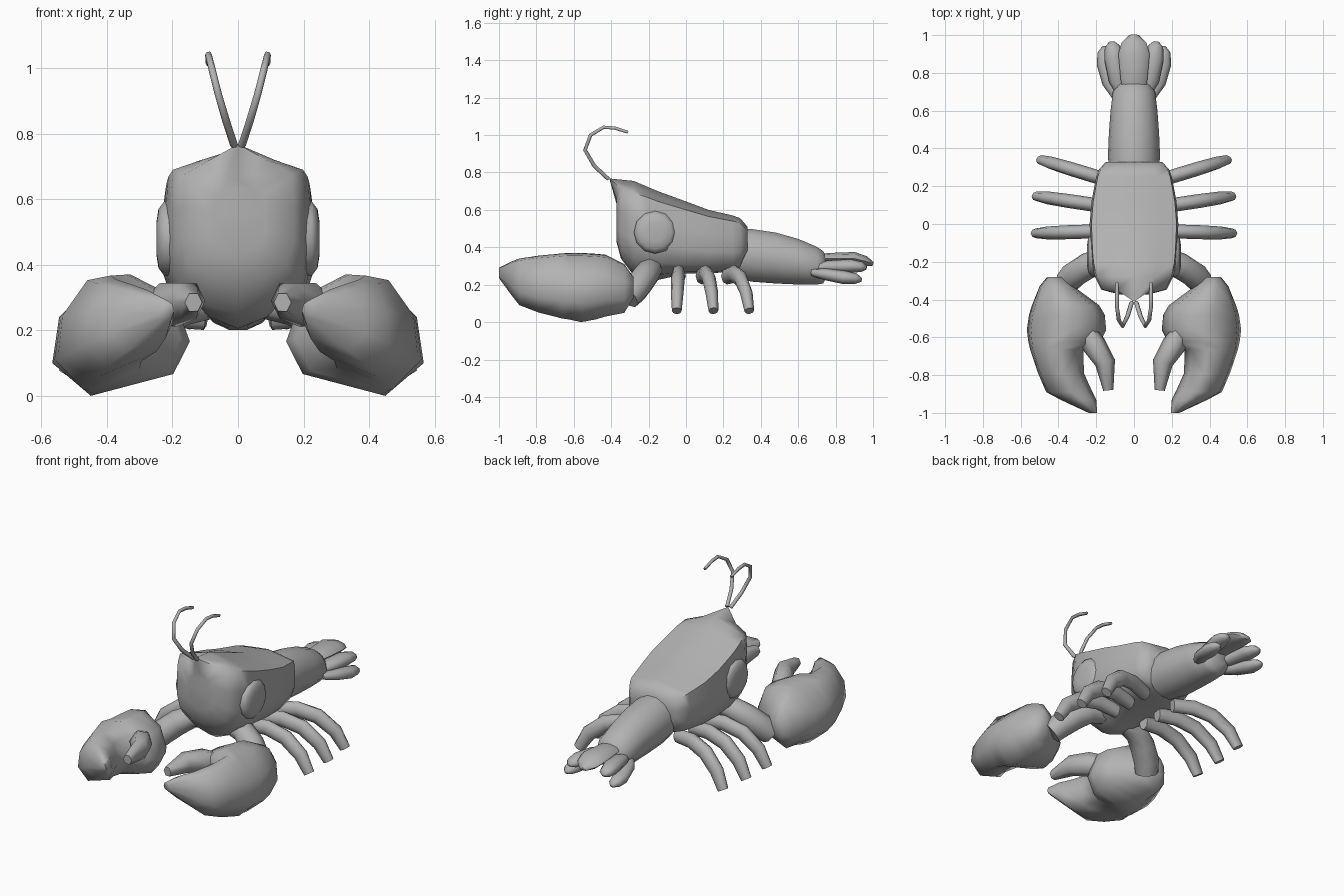
import bpy, bmesh, math
from mathutils import Vector

shell = bpy.data.materials.new("shell grey")
shell.diffuse_color = (0.45, 0.45, 0.45, 1)


def loft(name, rings, side=1, angle=66):
    """Skin a list of equal point rings, cap both ends; side=-1 mirrors in x."""
    bm = bmesh.new()
    rows = [[bm.verts.new((p[0] * side, p[1], p[2])) for p in r] for r in rings]
    n = len(rows[0])
    for a, b in zip(rows, rows[1:]):
        for i in range(n):
            j = (i + 1) % n
            bm.faces.new((a[i], a[j], b[j], b[i]))
    bm.faces.new(rows[0])
    bm.faces.new(rows[-1])
    bmesh.ops.recalc_face_normals(bm, faces=bm.faces)
    me = bpy.data.meshes.new(name)
    bm.to_mesh(me)
    bm.free()
    me.materials.append(shell)
    me.shade_smooth()
    me.set_sharp_from_angle(angle=math.radians(angle))
    ob = bpy.data.objects.new(name, me)
    bpy.context.collection.objects.link(ob)
    return ob


def tube(name, path, radii, side=1, sides=8, flat=1.0, ref=(1, 0, 0)):
    """Sweep a polygon along a path; ref is its width axis, flat scales its height."""
    pts = [Vector(p) for p in path]
    ref = Vector(ref)
    rings = []
    for i, p in enumerate(pts):
        t = (pts[min(i + 1, len(pts) - 1)] - pts[max(i - 1, 0)]).normalized()
        u = (ref - t * ref.dot(t)).normalized()
        v = t.cross(u)
        rings.append([p + radii[i] * (u * math.cos(a) + v * math.sin(a) * flat)
                      for a in (math.tau * k / sides for k in range(sides))])
    return loft(name, rings, side)


# Body: y, half width, top, shoulder, side bottom and keel height
BODY = [(-0.372, .08, .66, .61, .45, .43), (-0.348, .172, .765, .675, .37, .34),
        (-0.28, .207, .755, .69, .30, .25), (-0.21, .222, .725, .668, .285, .205),
        (-0.15, .228, .70, .645, .28, .225), (0, .235, .645, .60, .275, .26),
        (.12, .225, .60, .565, .275, .26), (.25, .20, .57, .54, .285, .27),
        (.29, .185, .555, .53, .29, .28), (.328, .15, .51, .49, .37, .36)]
rings = []
for y, w, top, sh, bot, keel in BODY:
    h = sh - bot
    half = [(.55 * w, sh + .45 * (top - sh)), (.96 * w, sh), (w, bot + .68 * h),
            (w, bot + .36 * h), (.88 * w, bot + .10 * h), (.45 * w, (bot + keel) / 2)]
    ring = [(0, y, top)] + [(x, y, z) for x, z in half] + [(0, y, keel)]
    rings.append(ring + [(-x, y, z) for x, z in reversed(half)])
rings[1][0] = (0, -0.41, .768)  # pointed beak
loft("body", rings)

# Tail: y, half width, bottom, top
TAIL = [(.28, .132, .225, .505), (.36, .138, .212, .50), (.48, .133, .203, .482),
        (.60, .124, .198, .448), (.70, .112, .198, .405), (.735, .088, .205, .38), (.755, .06, .25, .34)]
loft("tail", [[(w * math.cos(a), y, (lo + hi) / 2 + (hi - lo) / 2 * math.sin(a))
               for a in (math.tau * k / 14 for k in range(14))] for y, w, lo, hi in TAIL])

# Tail fan
tube("middle_fan", [(0, .70, .335), (0, .76, .34), (0, .90, .34), (0, .96, .325), (0, 1.0, .31)],
     [.055, .07, .083, .066, .025], flat=.42)

# Claw cross-section, as fractions of each ring's width and height
CLAW = [(0, .45), (.12, .82), (.43, 1), (.68, .96), (.95, .65), (1, .27), (.72, 0), (.12, .18)]
PALM = [(-.28, .38, .46, .13, .24), (-.33, .32, .50, .05, .31), (-.43, .185, .54, .03, .36),
        (-.48, .155, .556, .015, .365), (-.56, .147, .567, 0, .37), (-.62, .175, .56, .013, .37),
        (-.665, .268, .55, .02, .367), (-.79, .265, .508, .052, .355), (-.89, .22, .465, .09, .34),
        (-.93, .20, .39, .14, .325), (-1.0, .195, .24, .235, .29)]

for side, tag in ((1, "right"), (-1, "left")):
    # Side fan blades
    tube(tag + "_inner_fan", [(.06, .69, .29), (.085, .76, .297), (.105, .88, .30), (.115, .94, .295), (.118, .965, .29)],
         [.03, .048, .053, .04, .015], side, flat=.68)
    tube(tag + "_outer_fan", [(.09, .68, .265), (.125, .75, .255), (.148, .85, .238), (.155, .91, .232), (.155, .94, .225)],
         [.03, .044, .050, .038, .014], side, flat=.72)

    # Eye disc on the flank
    loft(tag + "_eye", [[(x, -.165 + r * math.cos(a), .48 + r * math.sin(a))
                         for a in (math.tau * k / 12 for k in range(12))]
                        for x, r in ((.17, .11), (.225, .114), (.243, .09), (.249, .05))], side)

    # Antenna
    tube(tag + "_antenna", [(.012, -.415, .765), (.035, -.49, .835), (.06, -.54, .92), (.08, -.51, 1.0),
                            (.09, -.44, 1.042), (.09, -.38, 1.037), (.09, -.31, 1.015)],
         [.012, .012, .011, .011, .010, .010, .009], side, sides=6)

    # Walking legs: root y, tip x, tip y
    for n, (y0, x1, y1) in enumerate(((-.035, .54, -.05), (.085, .535, .15), (.22, .51, .345))):
        path = [(.10 + (x1 - .10) * f, y0 + (y1 - y0) * f, z)
                for f, z in ((0, .245), (.30, .258), (.58, .232), (.82, .155), (.95, .06))]
        tube(f"{tag}_leg_{n + 1}", path, [.034, .037, .037, .034, .026], side, flat=1.3, ref=(0, 1, 0))

    # Arm, claw and thumb
    tube(tag + "_arm", [(.08, -.18, .285), (.17, -.19, .28), (.25, -.225, .235), (.32, -.27, .175), (.355, -.31, .13)],
         [.05, .066, .072, .073, .066], side, ref=(0, 1, 0))
    loft(tag + "_claw", [[(x0 + u * (x1 - x0), y, z0 + v * (z1 - z0)) for u, v in CLAW]
                         for y, x0, x1, z0, z1 in PALM], side)
    tube(tag + "_thumb", [(.25, -.57, .26), (.212, -.64, .278), (.152, -.735, .29), (.136, -.88, .285)],
         [.05, .064, .054, .027], side, sides=6, flat=1.15)
